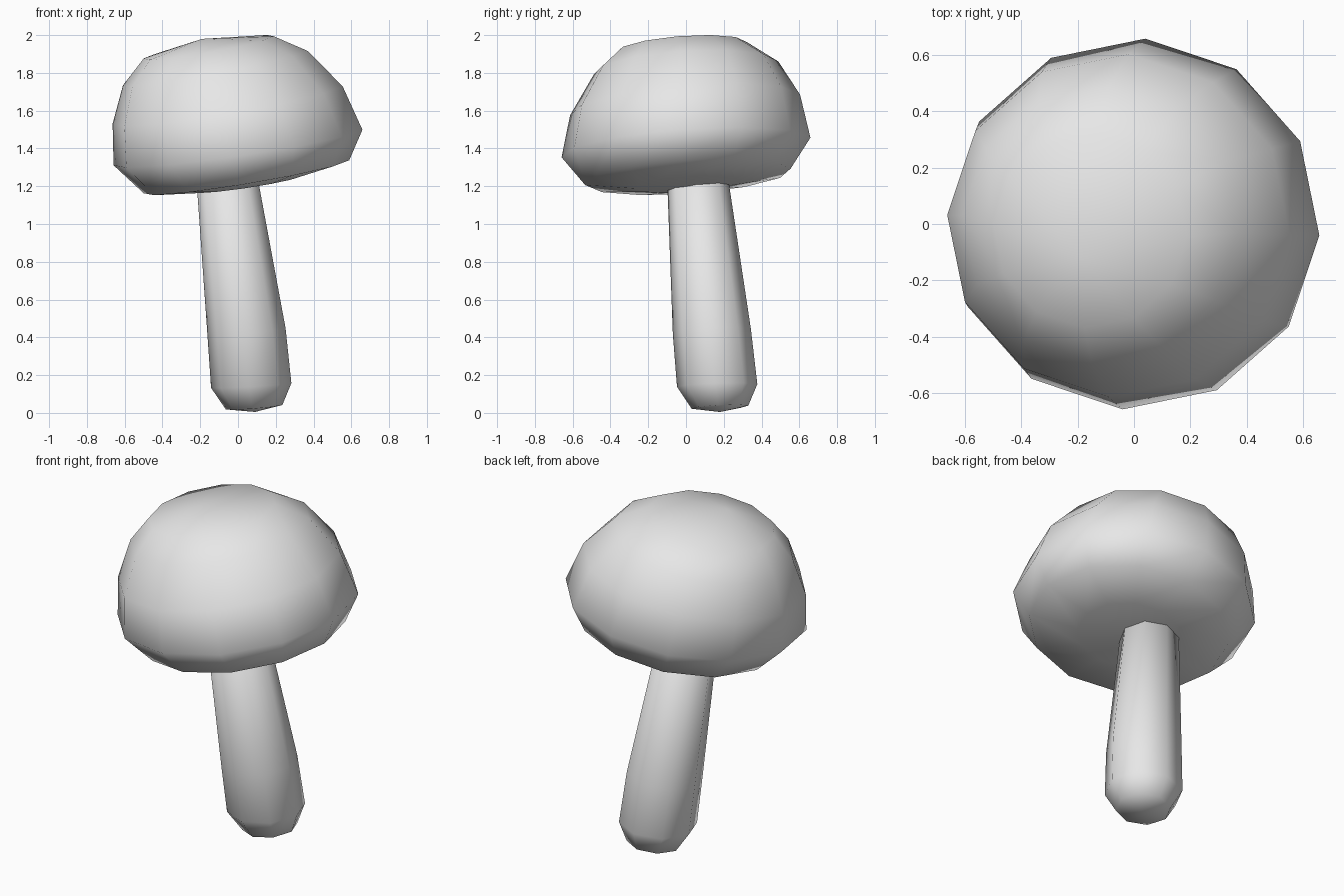
import bpy
import bmesh
from math import cos, sin, tau, radians

cube = bpy.data.objects.get("Cube")
if cube:
    bpy.data.objects.remove(cube, do_unlink=True)

grey = bpy.data.materials.new("soft_grey")
grey.use_nodes = True
colour = (0.8, 0.8, 0.8, 1)
grey.diffuse_color = colour
grey.node_tree.nodes["Principled BSDF"].inputs["Base Color"].default_value = colour
TURN = radians(-3.5)


def lofted_body(name, sides, bottom, rings, top):
    """Skin a stack of tilted rings (x, y, z, radius, slope x, slope y) between two poles."""
    bm = bmesh.new()
    loops = []
    for x, y, z, r, sx, sy in rings:
        loop = []
        for i in range(sides):
            a = TURN + tau * i / sides
            dx, dy = r * cos(a), r * sin(a)
            loop.append(bm.verts.new((x + dx, y + dy, z + sx * dx + sy * dy)))
        loops.append(loop)
    low, high = bm.verts.new(bottom), bm.verts.new(top)
    for i in range(sides):
        j = (i + 1) % sides
        bm.faces.new((low, loops[0][j], loops[0][i]))
        for a, b in zip(loops, loops[1:]):
            bm.faces.new((a[i], a[j], b[j], b[i]))
        bm.faces.new((loops[-1][i], loops[-1][j], high))
    bmesh.ops.recalc_face_normals(bm, faces=bm.faces)
    for face in bm.faces:
        face.smooth = True
    mesh = bpy.data.meshes.new(name)
    bm.to_mesh(mesh)
    bm.free()
    mesh.materials.append(grey)
    obj = bpy.data.objects.new(name, mesh)
    bpy.context.collection.objects.link(obj)
    return obj


# Leaning stem with a rounded foot, its top hidden inside the cap
lofted_body("stem", 8, (0.09, 0.18, 0.005), [
    (0.085, 0.18, 0.03, 0.15, 0.08, 0.05),
    (0.07, 0.165, 0.145, 0.213, 0.06, 0.03),
    (0.045, 0.137, 0.43, 0.207, 0.1, 0.06),
    (-0.06, 0.06, 1.25, 0.16, 0.12, 0.08),
], (-0.06, 0.06, 1.3))

# Domed cap with a tilted rim and a shallow underside
lofted_body("cap", 12, (0.04, 0.02, 1.19), [
    (0.045, 0.01, 1.21, 0.28, 0.15, 0.07),
    (0.045, 0.01, 1.25, 0.545, 0.165, 0.07),
    (0, 0, 1.405, 0.66, 0.147, 0.07),
    (-0.055, -0.005, 1.63, 0.61, 0.168, 0.08),
    (-0.12, 0, 1.825, 0.49, 0.19, 0.06),
    (-0.155, -0.025, 1.935, 0.345, 0.175, 0.075),
], (-0.19, -0.12, 1.98))
